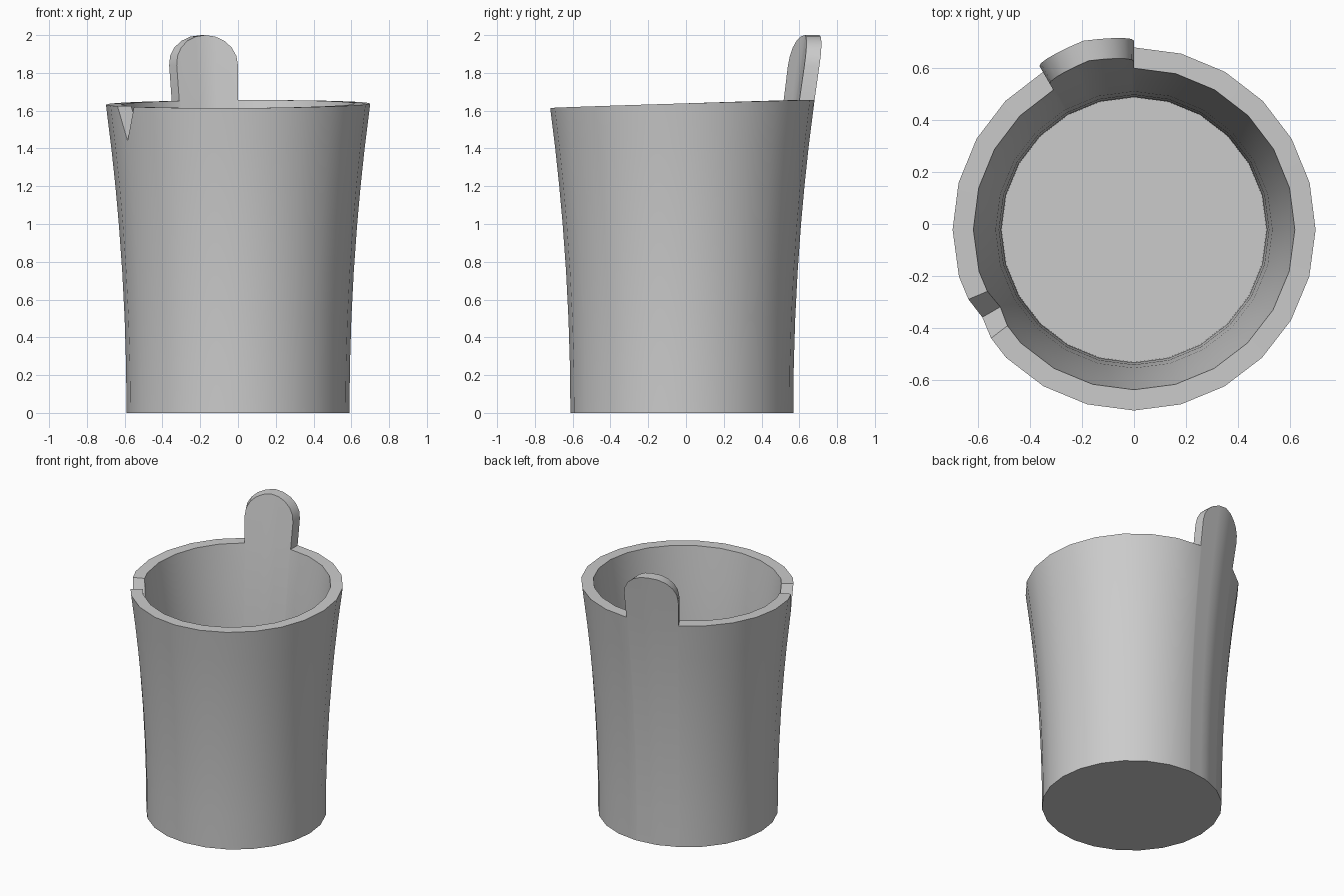
import bpy
import bmesh
from math import sin, cos, pi, radians, degrees

if "Cube" in bpy.data.objects:
    bpy.data.objects.remove(bpy.data.objects["Cube"], do_unlink=True)

SIDES = 24
STEP = 360 / SIDES
WALL = 0.08
CENTRE_Y = -0.022
FLOOR_Z = 0.08
LEVELS = [0.25, 0.5, 0.75, 1.0, 1.2, 1.4]
TAB_MID, TAB_HALF = 105, 15
NOTCH_MID, NOTCH_HALF, NOTCH_Z = 210, 7.2, 1.44

# One flat material
grey = bpy.data.materials.new("light grey")
grey.use_nodes = True
colour = (0.6, 0.6, 0.6, 1)
grey.diffuse_color = colour
grey.node_tree.nodes["Principled BSDF"].inputs["Base Color"].default_value = colour


def point(angle, z, inset=0.0):
    """Point on the flared wall, kept on the straight sides of the polygon."""
    local = radians(angle % STEP - STEP / 2)
    r = (0.59 + 0.041 * z * z - inset) * cos(radians(STEP / 2)) / cos(local)
    a = radians(angle)
    return (r * cos(a), r * sin(a) + CENTRE_Y, z)


def rim_height(angle):
    """Slightly tilted rim, with the tip of the V notch cut down."""
    if abs(angle - NOTCH_MID) < 0.01:
        return NOTCH_Z
    a = radians(angle)
    return 1.635 + 0.021 * sin(a) + 0.003 * cos(a)


# Column angles: regular sides, rounded tab steps and notch corners
tab_tops = {round(TAB_MID + TAB_HALF * cos(k * pi / 10), 3): 1.84 + 0.16 * sin(k * pi / 10)
            for k in range(11)}
angles = {round(i * STEP, 3) for i in range(SIDES)} | set(tab_tops)
angles |= {NOTCH_MID - NOTCH_HALF, NOTCH_MID + NOTCH_HALF}
angles = sorted(angles)

bm = bmesh.new()
columns = []
for a in angles:
    rim = rim_height(a)
    col = {"outer": [bm.verts.new(point(a, z)) for z in [0] + LEVELS + [rim]],
           "inner": [bm.verts.new(point(a, z, WALL)) for z in [FLOOR_Z] + LEVELS + [rim]],
           "tab": None}
    if a in tab_tops:
        top = tab_tops[a]
        col["tab"] = (bm.verts.new(point(a, top)), bm.verts.new(point(a, top, WALL)))
    columns.append(col)

# Walls, rim, notch and tab
for i, c in enumerate(columns):
    d = columns[(i + 1) % len(columns)]
    for side in ("outer", "inner"):
        for k in range(len(LEVELS) + 1):
            bm.faces.new((c[side][k], d[side][k], d[side][k + 1], c[side][k + 1]))
    co, ci, do, di = c["outer"][-1], c["inner"][-1], d["outer"][-1], d["inner"][-1]
    if c["tab"] and d["tab"]:
        (cto, cti), (dto, dti) = c["tab"], d["tab"]
        bm.faces.new((co, do, dto, cto))
        bm.faces.new((ci, di, dti, cti))
        bm.faces.new((cto, dto, dti, cti))
    else:
        bm.faces.new((co, do, di, ci))
        for end in (c, d):
            if end["tab"]:
                bm.faces.new((end["outer"][-1], end["tab"][0], end["tab"][1], end["inner"][-1]))

# Underside and inside floor
for side in ("outer", "inner"):
    bm.faces.new([c[side][0] for c in columns])

bmesh.ops.recalc_face_normals(bm, faces=bm.faces)
mesh = bpy.data.meshes.new("cup")
bm.to_mesh(mesh)
bm.free()
mesh.materials.append(grey)

cup = bpy.data.objects.new("cup_with_tab", mesh)
bpy.context.collection.objects.link(cup)
bpy.ops.object.select_all(action="DESELECT")
cup.select_set(True)
bpy.context.view_layer.objects.active = cup
bpy.ops.object.shade_smooth_by_angle(angle=radians(35))
